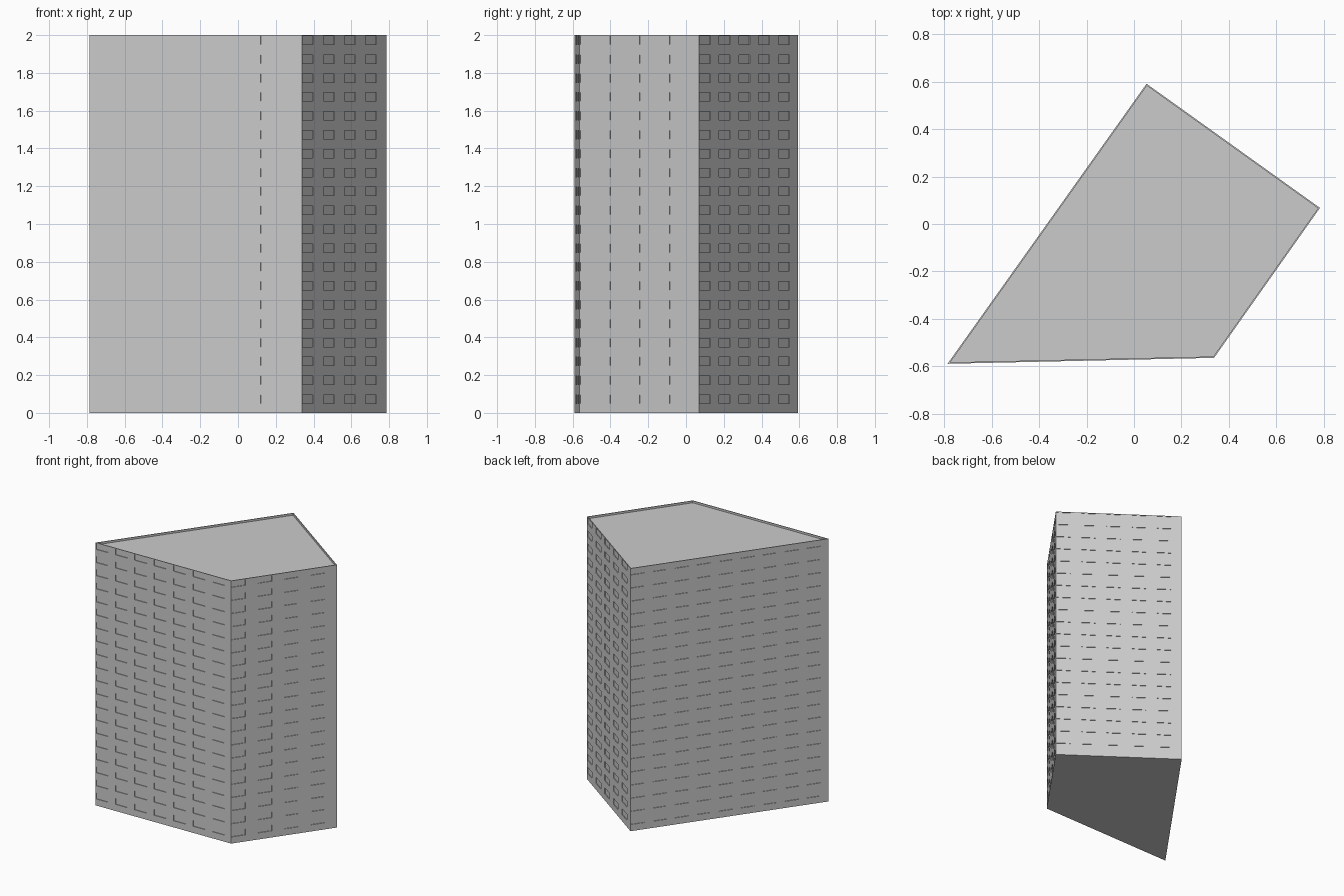
import bpy, bmesh
from mathutils import Vector

cube = bpy.data.objects.get("Cube")
if cube:
    bpy.data.objects.remove(cube)

HEIGHT, FLOORS = 2.0, 20
STOREY = HEIGHT / FLOORS
SILL, LINTEL = 0.05, 0.095      # window height range inside a storey
START, END = 0.004, 0.104       # window width range inside a bay
DEPTH = 0.005                   # window recess
RIM, DROP = 0.006, 0.015        # parapet width, roof drop

# Footprint corners, counter-clockwise, and window bays of the wall after each
corners = [Vector(p) for p in ((-0.787, -0.59, 0), (0.338, -0.565, 0),
                               (0.785, 0.068, 0), (0.053, 0.592, 0))]
bays = [7, 4, 5, 9]

grey = bpy.data.materials.new("concrete grey")
grey.use_nodes = True
colour = (0.6, 0.6, 0.6, 1)
grey.diffuse_color = colour
grey.node_tree.nodes["Principled BSDF"].inputs["Base Color"].default_value = colour


def finish(bm, name):
    mesh = bpy.data.meshes.new(name)
    bm.to_mesh(mesh)
    bm.free()
    mesh.materials.append(grey)
    bpy.context.collection.objects.link(bpy.data.objects.new(name, mesh))


def cuts(count, step, low, high):
    """Grid lines along one direction; odd strips are windows."""
    lines = [0]
    for i in range(count):
        lines += [i * step + low, i * step + high]
    return lines + [count * step]


def wall(name, a, b, count):
    along = (b - a).normalized()
    inward = Vector((-along.y, along.x, 0))
    us = cuts(count, (b - a).length / count, START, END)
    zs = cuts(FLOORS, STOREY, SILL, LINTEL)
    bm = bmesh.new()
    grid = [[bm.verts.new(a + along * u + Vector((0, 0, z))) for u in us] for z in zs]
    windows = []
    for j in range(len(zs) - 1):
        for i in range(len(us) - 1):
            face = bm.faces.new((grid[j][i], grid[j][i + 1],
                                 grid[j + 1][i + 1], grid[j + 1][i]))
            if i % 2 and j % 2:
                windows.append(face)
    # Push the windows into the wall
    panes = bmesh.ops.extrude_discrete_faces(bm, faces=windows)["faces"]
    for pane in panes:
        bmesh.ops.translate(bm, verts=pane.verts, vec=inward * DEPTH)
    finish(bm, name)


names = ["front_wall", "right_wall", "back_wall", "long_wall"]
for k, name in enumerate(names):
    wall(name, corners[k], corners[(k + 1) % 4], bays[k])

# Roof: narrow parapet rim around a slightly sunken deck
bm = bmesh.new()
roof = bm.faces.new([bm.verts.new(c + Vector((0, 0, HEIGHT))) for c in corners])
bm.normal_update()
bmesh.ops.inset_region(bm, faces=[roof], thickness=RIM, use_even_offset=True,
                       use_boundary=True)
deck = bmesh.ops.extrude_discrete_faces(bm, faces=[roof])["faces"][0]
bmesh.ops.translate(bm, verts=deck.verts, vec=(0, 0, -DROP))
finish(bm, "roof")

# Underside
bm = bmesh.new()
bm.faces.new([bm.verts.new(c) for c in reversed(corners)])
finish(bm, "base")
